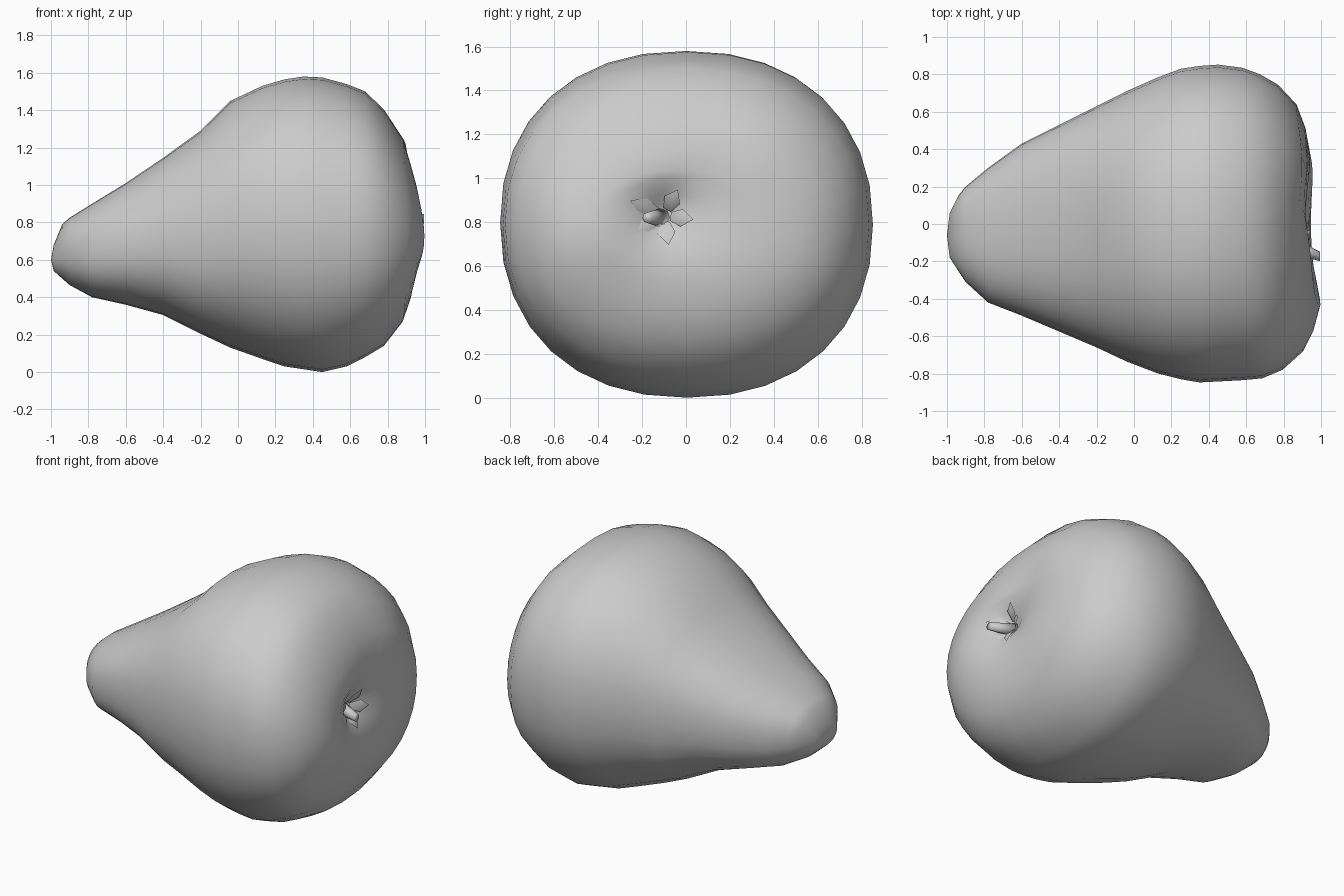
import bpy, bmesh, math, random
from mathutils import Vector

if "Cube" in bpy.data.objects:
    bpy.data.objects.remove(bpy.data.objects["Cube"])

random.seed(4)
SEG = 32

# cross-sections along the fruit: x, y min, y max, z min, z max
RINGS = [
    (-0.985, -0.18, 0.06, 0.54, 0.68), (-0.94, -0.25, 0.15, 0.50, 0.79),
    (-0.90, -0.31, 0.20, 0.465, 0.825), (-0.78, -0.42, 0.30, 0.40, 0.90),
    (-0.60, -0.49, 0.43, 0.36, 1.01), (-0.40, -0.575, 0.53, 0.305, 1.145),
    (-0.20, -0.66, 0.63, 0.205, 1.29), (-0.04, -0.735, 0.71, 0.13, 1.45),
    (0.13, -0.80, 0.785, 0.07, 1.53), (0.25, -0.83, 0.83, 0.03, 1.565),
    (0.35, -0.847, 0.845, 0.015, 1.58), (0.45, -0.842, 0.852, 0.0, 1.575),
    (0.58, -0.835, 0.835, 0.03, 1.54), (0.68, -0.825, 0.80, 0.08, 1.50),
    (0.78, -0.78, 0.745, 0.14, 1.40), (0.88, -0.68, 0.64, 0.27, 1.25),
    (0.92, -0.57, 0.52, 0.39, 1.13), (0.943, -0.44, 0.36, 0.53, 1.04),
    (0.935, -0.31, 0.16, 0.65, 1.00), (0.90, -0.20, 0.01, 0.74, 0.93),
    (0.86, -0.15, -0.06, 0.79, 0.88),
]

# bulges and valleys on the broad end: y, z, height, spread
LOBES = [(-0.42, 0.72, 0.045, 0.05), (0.35, 1.27, 0.03, 0.07),
         (0.33, 0.55, 0.02, 0.05), (0.08, 1.02, -0.03, 0.03)]


def signed_pow(v, p):
    return math.copysign(abs(v) ** p, v)


def place(x, y, z):
    if x > 0.6:
        f = min(1, (x - 0.6) / 0.25)
        x += f * (sum(h * math.exp(-((y - a) ** 2 + (z - b) ** 2) / s)
                      for a, b, h, s in LOBES) - 0.02 * y)
    return (x, y, z)


def finish(bm, name):
    bmesh.ops.recalc_face_normals(bm, faces=bm.faces)
    me = bpy.data.meshes.new(name)
    bm.to_mesh(me)
    bm.free()
    for p in me.polygons:
        p.use_smooth = True
    ob = bpy.data.objects.new(name, me)
    bpy.context.collection.objects.link(ob)
    return ob


# fruit body: lofted rings, closed at the tip and in the hollow
bm = bmesh.new()
loops = []
for x, y0, y1, z0, z1 in RINGS:
    # the neck is squarer than the round broad end
    n = 2.1 if x < -0.95 else 2.4 if x < -0.1 else 2.22 if x < 0.9 else 2.05
    p = 2 / n
    cy, cz, ry, rz = (y0 + y1) / 2, (z0 + z1) / 2, (y1 - y0) / 2, (z1 - z0) / 2
    ring = []
    for i in range(SEG):
        a = 2 * math.pi * i / SEG
        ring.append(bm.verts.new(place(x, cy + ry * signed_pow(math.cos(a), p),
                                       cz + rz * signed_pow(math.sin(a), p))))
    loops.append(ring)
for a, b in zip(loops, loops[1:]):
    for i in range(SEG):
        j = (i + 1) % SEG
        bm.faces.new((a[i], a[j], b[j], b[i]))
for ring, co in ((loops[0], (-1.0, -0.06, 0.60)), (loops[-1], (0.84, -0.10, 0.83))):
    tip = bm.verts.new(co)
    for i in range(SEG):
        bm.faces.new((ring[i], ring[(i + 1) % SEG], tip))
finish(bm, "fruit_body")

# dried calyx: small crumpled sepals lining the hollow
bm = bmesh.new()
centre = Vector((0.87, -0.10, 0.83))
for k in range(5):
    a = 2 * math.pi * k / 5 + random.uniform(-0.25, 0.25)
    out = Vector((0, math.cos(a), math.sin(a)))
    side = Vector((0, -math.sin(a), math.cos(a)))
    r = random.uniform(0.13, 0.18)
    base = centre + out * 0.03
    mid = centre + out * r * 0.6 + Vector((0.045, 0, 0))
    tip = centre + out * r + Vector((random.uniform(0.06, 0.09), 0, 0))
    pts = [base - side * 0.02, base + side * 0.02, mid + side * 0.04, tip, mid - side * 0.04]
    v = [bm.verts.new(q) for q in pts]
    ridge = bm.verts.new(mid + Vector((0.015, 0, 0)))
    for i in range(5):
        bm.faces.new((v[i], v[(i + 1) % 5], ridge))
finish(bm, "calyx_sepals")

# short stub in the hollow
bm = bmesh.new()
res = bmesh.ops.create_cone(bm, cap_ends=True, segments=8, radius1=0.045, radius2=0.025, depth=0.16)
for v in res["verts"]:
    x, y, z = v.co
    v.co = Vector((0.915 + z, -0.11 + y - 0.4 * (z + 0.08), 0.82 + x))
finish(bm, "calyx_stub")
